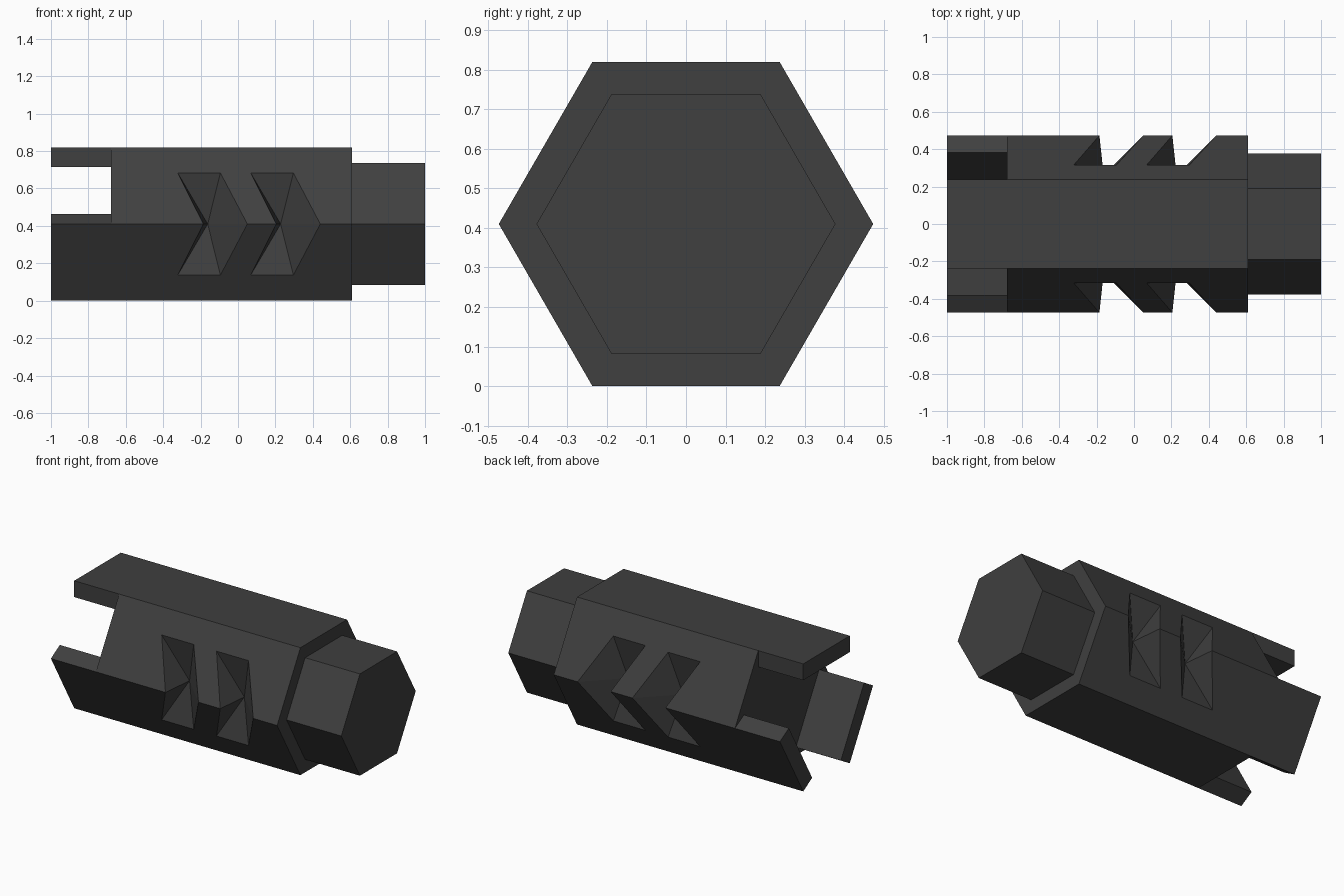
import bpy, bmesh, math
from mathutils import Vector, Matrix

if "Cube" in bpy.data.objects:
    bpy.data.objects.remove(bpy.data.objects["Cube"])

APOTHEM = 0.41
R = APOTHEM / math.cos(math.pi / 6)      # body hexagon radius, equals its side length
SHOULDER, FLOOR = 0.61, -0.68            # ends of the solid hexagonal body

steel = bpy.data.materials.new("dark_grey")
steel.diffuse_color = (0.05, 0.05, 0.05, 1)
steel.use_nodes = True
steel.node_tree.nodes["Principled BSDF"].inputs["Base Color"].default_value = steel.diffuse_color


def make(name, verts, faces):
    bm = bmesh.new()
    vs = [bm.verts.new(v) for v in verts]
    for f in faces:
        bm.faces.new([vs[i] for i in f])
    bmesh.ops.recalc_face_normals(bm, faces=bm.faces)
    me = bpy.data.meshes.new(name)
    bm.to_mesh(me)
    bm.free()
    me.materials.append(steel)
    ob = bpy.data.objects.new(name, me)
    bpy.context.collection.objects.link(ob)
    return ob


def prism(name, profile, x0, x1):
    """Extrude a (y, z) profile, relative to the centre axis, along x."""
    n = len(profile)
    verts = [(x, y, z + APOTHEM) for x in (x0, x1) for y, z in profile]
    faces = [range(n), range(n, 2 * n)]
    faces += [(i, (i + 1) % n, n + (i + 1) % n, n + i) for i in range(n)]
    return make(name, verts, faces)


def hexagon(r):
    return [(r * math.cos(i * math.pi / 3), r * math.sin(i * math.pi / 3)) for i in range(6)]


# Hexagonal body and narrower end
body = prism("hex_body", hexagon(R), FLOOR, SHOULDER)
prism("hex_tip", hexagon(0.378), SHOULDER, 1.0)

# Three flat prongs on alternate faces
h, inner = R / 2, APOTHEM - 0.105
for k in range(3):
    turn = Matrix.Rotation(k * math.tau / 3, 2)
    corners = [(-h, inner), (h, inner), (h, APOTHEM), (-h, APOTHEM)]
    prism(f"prong_{k + 1}", [tuple(turn @ Vector(c)) for c in corners], -1.0, FLOOR)

# Chevron notches: double pyramids cut into both side edges
rim_y = R - 0.273 / math.sqrt(3)
for side in (-1, 1):
    for shift in (0, 0.39):
        apex = Vector((-0.162, 0.261, 0))
        rim = [(-0.322, rim_y, 0.273), (-0.094, rim_y, 0.273), (0.05, R, 0),
               (-0.094, rim_y, -0.273), (-0.322, rim_y, -0.273), (-0.185, R, 0)]
        pts = [apex] + [apex + (Vector(p) - apex) * 1.3 for p in rim]
        pts = [(p.x + shift, p.y * side, p.z + APOTHEM) for p in pts]
        faces = [(0, i, i % 6 + 1) for i in range(1, 7)] + [(1, 2, 3, 6), (3, 4, 5, 6)]
        cutter = make("notch_cutter", pts, faces)
        cutter.hide_render = True
        mod = body.modifiers.new("notch", 'BOOLEAN')
        mod.operation = 'DIFFERENCE'
        mod.solver = 'EXACT'
        mod.object = cutter

# Bake the notches and remove the cutters
bpy.context.view_layer.update()
deps = bpy.context.evaluated_depsgraph_get()
cut_mesh = bpy.data.meshes.new_from_object(body.evaluated_get(deps))
body.modifiers.clear()
body.data = cut_mesh
for ob in [o for o in bpy.data.objects if o.name.startswith("notch_cutter")]:
    bpy.data.objects.remove(ob)
